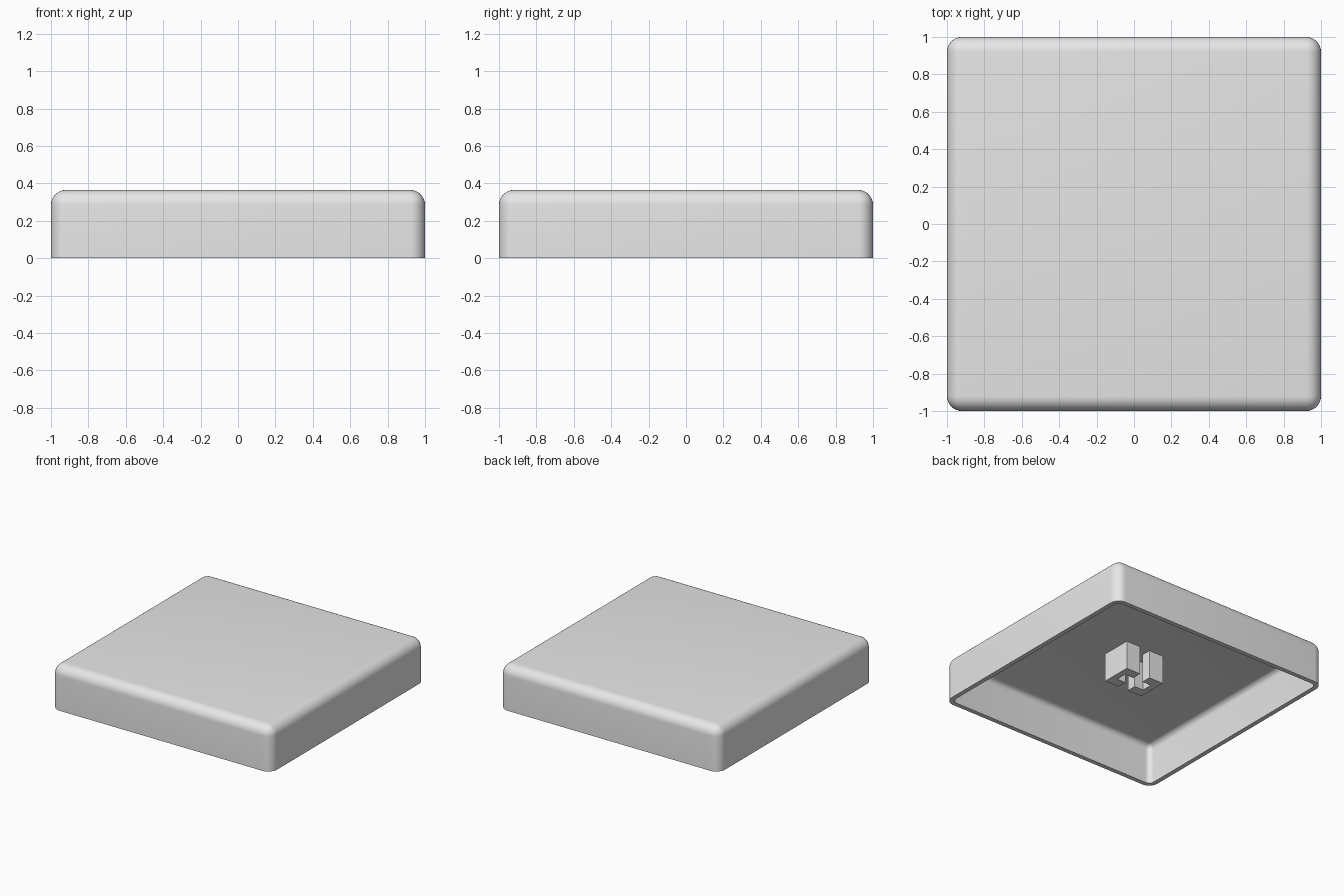
import bpy
import bmesh
from math import radians

cube = bpy.data.objects.get("Cube")
if cube:
    bpy.data.objects.remove(cube, do_unlink=True)

HEIGHT, WALL, ROUND = 0.365, 0.037, 0.08

grey = bpy.data.materials.new("light_grey")
grey.use_nodes = True
grey.diffuse_color = (0.8, 0.8, 0.8, 1)
grey.node_tree.nodes["Principled BSDF"].inputs["Base Color"].default_value = (0.8, 0.8, 0.8, 1)


def finish(name, bm):
    bmesh.ops.recalc_face_normals(bm, faces=bm.faces)
    mesh = bpy.data.meshes.new(name)
    bm.to_mesh(mesh)
    bm.free()
    mesh.materials.append(grey)
    obj = bpy.data.objects.new(name, mesh)
    bpy.context.collection.objects.link(obj)
    return obj


# Cap shell: rounded box, open underneath, thickened inward
bm = bmesh.new()
bmesh.ops.create_cube(bm, size=2)
for v in bm.verts:
    v.co.z = HEIGHT if v.co.z > 0 else 0
edges = [e for e in bm.edges if max(v.co.z for v in e.verts) > 0]
bmesh.ops.bevel(bm, geom=edges, offset=ROUND, segments=8, profile=0.5,
                affect='EDGES', clamp_overlap=True)
base = [f for f in bm.faces if all(v.co.z < 0.001 for v in f.verts)]
bmesh.ops.delete(bm, geom=base, context='FACES')
shell = finish("cap_shell", bm)
thick = shell.modifiers.new("wall", 'SOLIDIFY')
thick.thickness = WALL
thick.offset = -1
thick.use_even_offset = True

bpy.ops.object.select_all(action='DESELECT')
shell.select_set(True)
bpy.context.view_layer.objects.active = shell
bpy.ops.object.modifier_apply(modifier=thick.name)
bpy.ops.object.shade_smooth_by_angle(angle=radians(35))

# Stem: two facing C-shaped prisms that leave a cross-shaped socket
HALF_X, HALF_Y, SLOT, NOTCH = 0.175, 0.125, 0.045, 0.125
STEM_LOW, STEM_TOP = 0.095, HEIGHT - WALL + 0.003
profile = [(SLOT, -HALF_Y), (HALF_X, -HALF_Y), (HALF_X, HALF_Y), (SLOT, HALF_Y),
           (SLOT, SLOT), (NOTCH, SLOT), (NOTCH, -SLOT), (SLOT, -SLOT)]
for side, name in ((1, "stem_left"), (-1, "stem_right")):
    bm = bmesh.new()
    face = bm.faces.new([bm.verts.new((side * x, y, STEM_LOW)) for x, y in profile])
    top = bmesh.ops.extrude_face_region(bm, geom=[face])["geom"]
    for v in top:
        if isinstance(v, bmesh.types.BMVert):
            v.co.z = STEM_TOP
    finish(name, bm)
